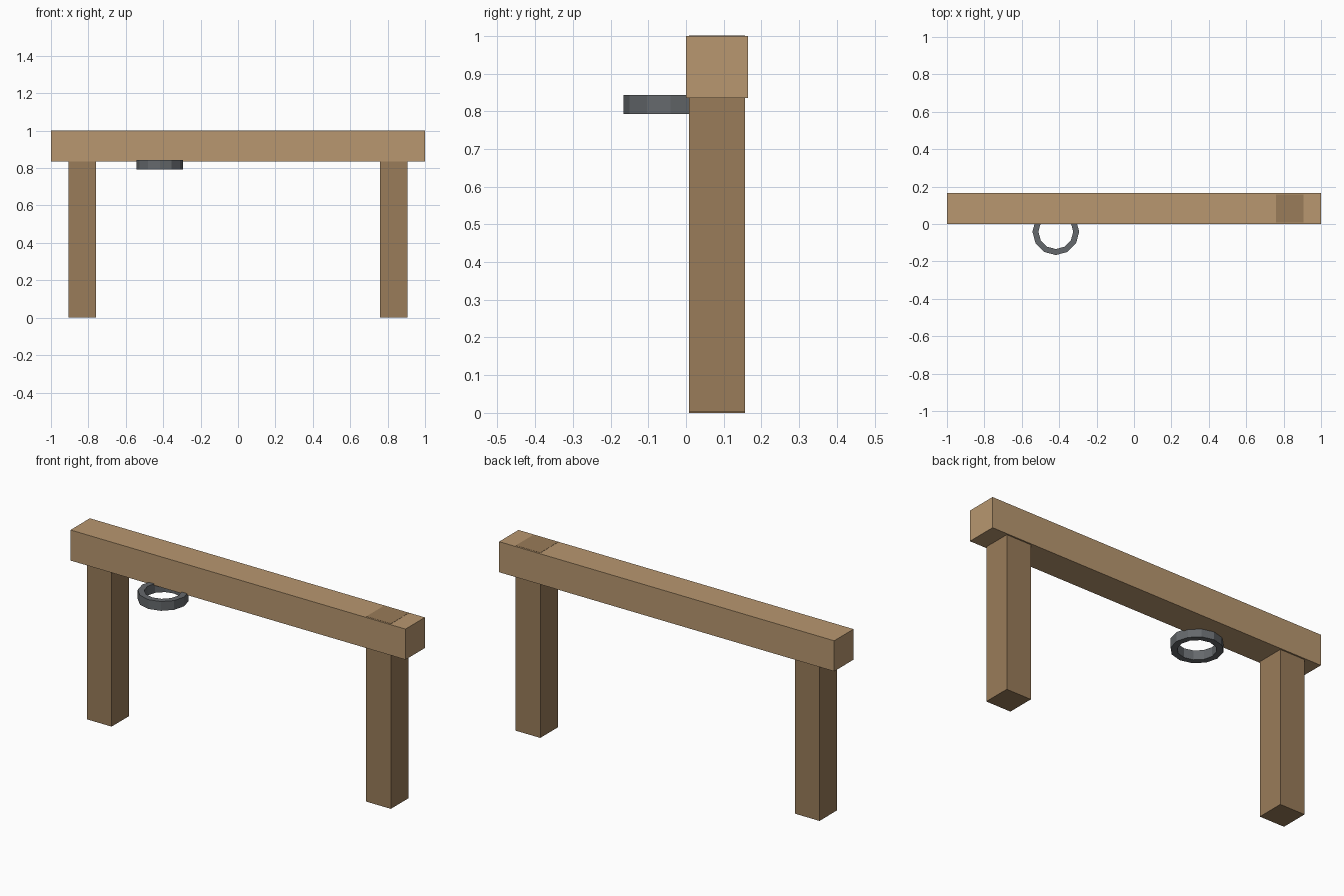
import bpy, bmesh
from math import cos, sin, tau

if "Cube" in bpy.data.objects:
    bpy.data.objects.remove(bpy.data.objects["Cube"])


def material(name, rgb):
    m = bpy.data.materials.new(name)
    m.diffuse_color = (*rgb, 1)
    m.use_nodes = True
    m.node_tree.nodes["Principled BSDF"].inputs["Base Color"].default_value = m.diffuse_color
    return m


def finish(name, bm, mat):
    bmesh.ops.recalc_face_normals(bm, faces=bm.faces)
    mesh = bpy.data.meshes.new(name)
    bm.to_mesh(mesh)
    bm.free()
    mesh.materials.append(mat)
    obj = bpy.data.objects.new(name, mesh)
    bpy.context.collection.objects.link(obj)
    return obj


def box(name, lo, hi, mat):
    bm = bmesh.new()
    bmesh.ops.create_cube(bm, size=1)
    for v in bm.verts:
        v.co = [(a + b) / 2 + c * (b - a) for a, b, c in zip(lo, hi, v.co)]
    return finish(name, bm, mat)


def ring(name, centre, outer, inner, height, sides, mat):
    # rectangular section swept round a vertical axis
    bm = bmesh.new()
    section = [(outer, -height / 2), (outer, height / 2),
               (inner, height / 2), (inner, -height / 2)]
    x, y, z = centre
    loops = [[bm.verts.new((x + r * cos(tau * i / sides),
                            y + r * sin(tau * i / sides), z + h))
              for r, h in section] for i in range(sides)]
    for i in range(sides):
        a, b = loops[i], loops[(i + 1) % sides]
        for j in range(4):
            k = (j + 1) % 4
            bm.faces.new((a[j], b[j], b[k], a[k]))
    return finish(name, bm, mat)


light_wood = material("light_wood", (0.48, 0.31, 0.16))
dark_wood = material("dark_wood", (0.32, 0.20, 0.10))
iron = material("iron", (0.13, 0.14, 0.15))

# Top rail
box("top_beam", (-1, 0, 0.835), (1, 0.165, 1), light_wood)

# Posts run up inside the rail; the right one just shows through its top
box("left_post", (-0.907, 0.008, 0), (-0.76, 0.157, 0.998), dark_wood)
box("right_post", (0.76, 0.008, 0.002), (0.907, 0.157, 1.001), dark_wood)

# Tethering ring, partly under the rail
ring("tether_ring", (-0.418, -0.041, 0.818), 0.125, 0.093, 0.05, 12, iron)
